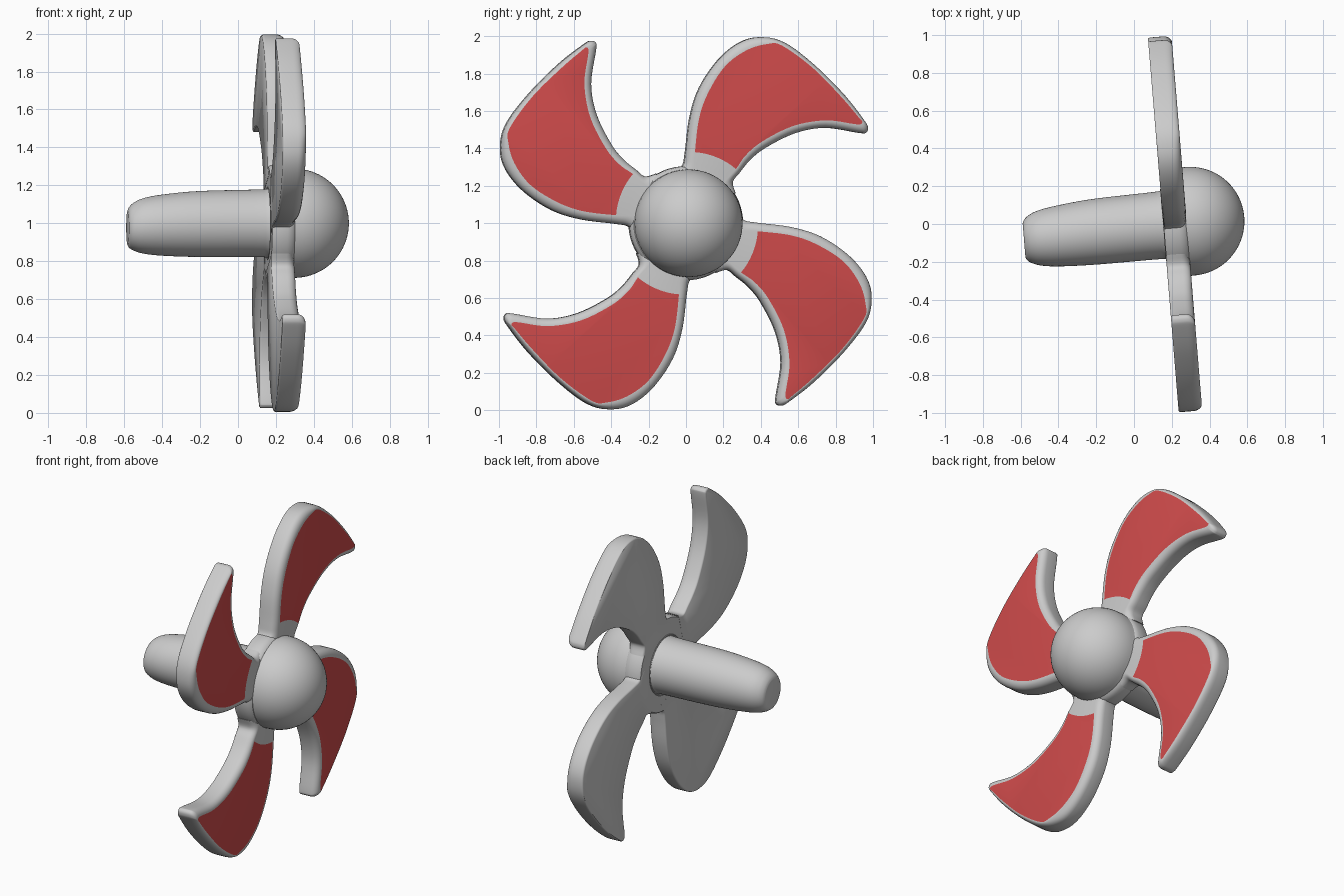
import bpy, bmesh, math
from mathutils import Matrix, Vector

if "Cube" in bpy.data.objects:
    bpy.data.objects.remove(bpy.data.objects["Cube"])

# Propeller axis: slightly yawed, local x points forward along the axis
BASE = Matrix.Translation((0.2175, 0, 1)) @ Matrix.Rotation(math.radians(4.7), 4, 'Z')
HALF = 0.0625  # half blade thickness

red = bpy.data.materials.new("red_panel")
red.diffuse_color = (0.62, 0.07, 0.07, 1)
red.use_nodes = True
red.node_tree.nodes["Principled BSDF"].inputs["Base Color"].default_value = red.diffuse_color


def make_object(name, mesh, matrix):
    ob = bpy.data.objects.new(name, mesh)
    bpy.context.collection.objects.link(ob)
    ob.matrix_world = matrix
    return ob


def spline(pts, n):
    """Catmull-Rom through open list of vectors, n samples per span."""
    out = []
    for i in range(len(pts) - 1):
        p1, p2 = pts[i], pts[i + 1]
        p0 = pts[i - 1] if i else p1
        p3 = pts[i + 2] if i + 2 < len(pts) else p2
        for k in range(n):
            t = k / n
            out.append(0.5 * (2 * p1 + (p2 - p0) * t + (2 * p0 - 5 * p1 + 4 * p2 - p3) * t * t
                              + (3 * p1 - p0 - 3 * p2 + p3) * t ** 3))
    return out + [pts[-1]]


def revolve(name, rings, seg=64):
    """Rings of (axial, radius, dy, dz) around local x, capped at both ends."""
    bm = bmesh.new()
    loops = []
    for a, r, dy, dz in rings:
        loops.append([bm.verts.new((a, dy + r * math.cos(2 * math.pi * i / seg),
                                    dz + r * math.sin(2 * math.pi * i / seg))) for i in range(seg)])
    for l0, l1 in zip(loops, loops[1:]):
        for i in range(seg):
            j = (i + 1) % seg
            bm.faces.new((l0[i], l0[j], l1[j], l1[i])).smooth = True
    bm.faces.new(loops[0])
    bm.faces.new(loops[-1])
    bmesh.ops.recalc_face_normals(bm, faces=bm.faces)
    mesh = bpy.data.meshes.new(name)
    bm.to_mesh(mesh)
    bm.free()
    mesh.set_sharp_from_angle(angle=math.radians(40))
    return make_object(name, mesh, BASE)


# Blade: outer edge (y, z) paired with the edge of the flat front panel (y, z)
EDGE = [
    (-.08, .26, .03, .20), (-.02, .305, .04, .30), (-.003, .38, .043, .38),
    (.02, .56, .065, .56), (.07, .72, .115, .70), (.17, .87, .205, .84),
    (.285, .965, .32, .925), (.40, .995, .43, .958), (.53, .965, .51, .95),
    (.69, .845, .678, .828), (.85, .685, .833, .67), (.955, .55, .925, .562),
    (.975, .51, .94, .545), (.965, .485, .934, .531), (.93, .483, .90, .53),
    (.745, .51, .745, .55), (.58, .48, .57, .52), (.42, .40, .405, .438),
    (.34, .335, .315, .363), (.285, .268, .263, .290), (.25, .22, .21, .23),
    (.265, .16, .17, .18)]
N = 5


def blade_mesh():
    pts = spline([Vector(e) for e in EDGE], N)
    # Section: (share of the way from outer edge to panel edge, axial position)
    section = [(.2, -HALF), (.05, -HALF + .004), (0, -HALF + .012)]
    for k in range(7):
        t = math.pi / 2 * k / 6
        section.append((1 - math.cos(t), .018 + (HALF - .018) * math.sin(t)))
    bm = bmesh.new()
    loops = []
    for s, a in section:
        loops.append([bm.verts.new((a, p[0] + (p[2] - p[0]) * s, p[1] + (p[3] - p[1]) * s))
                      for p in pts])
    m = len(pts)
    for l0, l1 in zip(loops, loops[1:]):
        for i in range(m):
            j = (i + 1) % m
            bm.faces.new((l0[i], l0[j], l1[j], l1[i])).smooth = True
    bm.faces.new(loops[0])
    # Front split along an arc into grey root and red panel
    front = loops[-1]
    i0, i1 = 2 * N, m - 1 - 2 * N
    p, q = front[i0].co, front[i1].co
    a0, a1 = math.atan2(p.z, p.y), math.atan2(q.z, q.y)
    r0, r1 = math.hypot(p.y, p.z), math.hypot(q.y, q.z)
    arc = []
    for k in range(1, 8):
        t = k / 8
        a, r = a1 + (a0 - a1) * t, r1 + (r0 - r1) * t
        arc.append(bm.verts.new((HALF, r * math.cos(a), r * math.sin(a))))
    panel = bm.faces.new(front[i0:i1 + 1] + arc)
    panel.material_index = 1
    bm.faces.new(front[:i0 + 1] + arc[::-1] + front[i1:])
    bmesh.ops.recalc_face_normals(bm, faces=bm.faces)
    mesh = bpy.data.meshes.new("blade")
    bm.to_mesh(mesh)
    bm.free()
    grey = bpy.data.materials.new("grey_body")
    grey.diffuse_color = (0.8, 0.8, 0.8, 1)
    grey.use_nodes = True
    grey.node_tree.nodes["Principled BSDF"].inputs["Base Color"].default_value = grey.diffuse_color
    mesh.materials.append(grey)
    mesh.materials.append(red)
    mesh.set_sharp_from_angle(angle=math.radians(50))
    return mesh


# Four blades, quarter turns around the axis
blade = blade_mesh()
for k in range(4):
    make_object(f"blade_{k + 1}", blade, BASE @ Matrix.Rotation(k * math.pi / 2, 4, 'X'))

# Hub disc between the blades
revolve("hub_disc", [(-.061, .298, 0, 0), (-.05, .305, 0, 0), (.02, .305, 0, 0),
                     (.045, .30, 0, 0), (.06, .285, 0, 0)])

# Rounded nose
R = 0.288
nose = [(0, R, .006, 0)]
for k in range(20):
    t = math.pi / 2 * k / 20
    nose.append((.08 + R * math.sin(t), R * math.cos(t), .008, 0))
nose.append((.08 + R, .001, .008, 0))
revolve("nose", nose)

# Tapered shaft behind the blades
shaft = [Vector(v) for v in [
    (-.05, .205, 0, 0), (-.064, .19, 0, 0), (-.085, .179, 0, 0), (-.42, .174, -.006, -.004),
    (-.62, .161, -.013, -.01), (-.72, .146, -.016, -.014), (-.77, .127, -.018, -.018),
    (-.795, .108, -.02, -.022), (-.804, .09, -.02, -.024)]]
revolve("shaft", [tuple(v) for v in spline(shaft, 4)])
